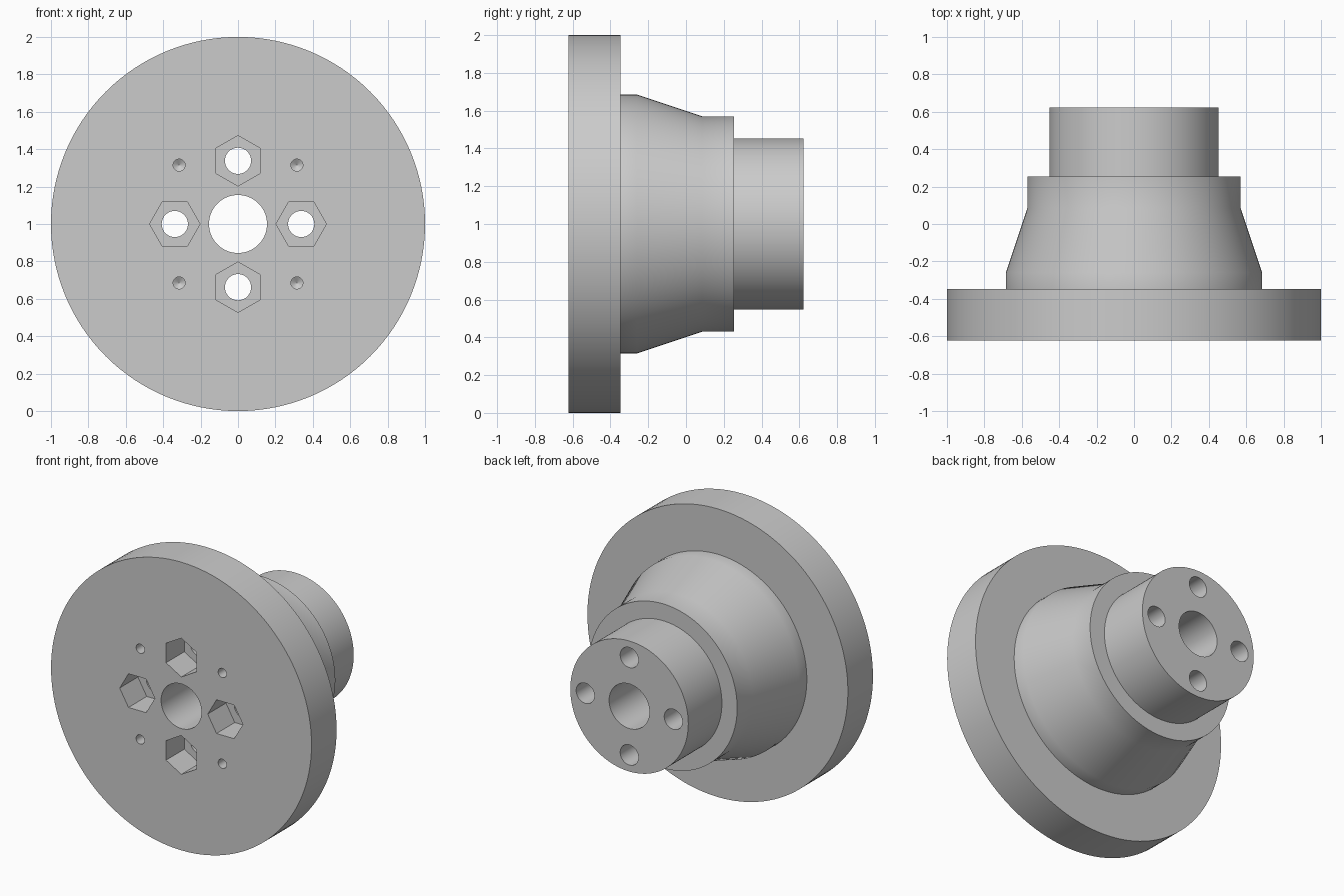
import bpy
import bmesh
import math

cube = bpy.data.objects.get("Cube")
if cube:
    bpy.data.objects.remove(cube, do_unlink=True)

grey = bpy.data.materials.new("plain grey")
grey.use_nodes = True
grey.diffuse_color = (0.6, 0.6, 0.6, 1)
grey.node_tree.nodes["Principled BSDF"].inputs["Base Color"].default_value = (0.6, 0.6, 0.6, 1)


def lathe(name, profile, x=0.0, z=1.0, sides=96, turn=0.0):
    """Closed solid turned about a line along y; profile is (radius, y) pairs."""
    bm = bmesh.new()
    rings = []
    for r, y in profile:
        angles = [turn + math.tau * i / sides for i in range(sides)]
        rings.append([bm.verts.new((x + r * math.cos(a), y, z + r * math.sin(a)))
                      for a in angles])
    for a, b in zip(rings, rings[1:]):
        for i in range(sides):
            j = (i + 1) % sides
            bm.faces.new((a[i], a[j], b[j], b[i]))
    bm.faces.new(rings[0])
    bm.faces.new(rings[-1])
    bmesh.ops.recalc_face_normals(bm, faces=bm.faces)
    mesh = bpy.data.meshes.new(name)
    bm.to_mesh(mesh)
    bm.free()
    mesh.materials.append(grey)
    obj = bpy.data.objects.new(name, mesh)
    bpy.context.collection.objects.link(obj)
    return obj


FRONT, BACK = -0.622, 0.622
BOLT_RADIUS = 0.338     # distance of the bolt holes from the axis
PIN_OFFSET = 0.315      # x and z distance of the pin holes from the axis

# Flange, tapered body and rear spigot turned as one solid
hub = lathe("flanged_hub", [
    (1.0, FRONT), (1.0, -0.347),
    (0.685, -0.347), (0.685, -0.26), (0.57, 0.085), (0.57, 0.253),
    (0.453, 0.253), (0.453, BACK)], sides=128)

# Central bore
cutters = [lathe("bore_cutter", [(0.155, -0.8), (0.155, 0.8)])]

# Bolt holes with hexagonal nut pockets pointing outwards
for k in range(4):
    a = k * math.pi / 2
    x, z = BOLT_RADIUS * math.cos(a), 1 + BOLT_RADIUS * math.sin(a)
    cutters.append(lathe("bolt_hole_cutter", [(0.07, -0.8), (0.07, 0.8)], x, z, 48))
    cutters.append(lathe("nut_pocket_cutter", [(0.135, -0.8), (0.135, FRONT + 0.2)],
                         x, z, 6, a))

# Blind pin holes with drilled conical ends
for sx in (-1, 1):
    for sz in (-1, 1):
        cutters.append(lathe("pin_hole_cutter",
                             [(0.032, -0.8), (0.032, FRONT + 0.2), (0.001, FRONT + 0.22)],
                             sx * PIN_OFFSET, 1 + sz * PIN_OFFSET, 32))

# Cut all holes, then discard the cutters
bpy.context.view_layer.objects.active = hub
hub.select_set(True)
for cutter in cutters:
    cutter.hide_render = True
    mod = hub.modifiers.new("cut", 'BOOLEAN')
    mod.operation = 'DIFFERENCE'
    mod.solver = 'EXACT'
    mod.object = cutter
    bpy.ops.object.modifier_apply(modifier=mod.name)
    bpy.data.objects.remove(cutter, do_unlink=True)

bpy.ops.object.select_all(action='DESELECT')
hub.select_set(True)
bpy.ops.object.shade_smooth_by_angle(angle=math.radians(30))
